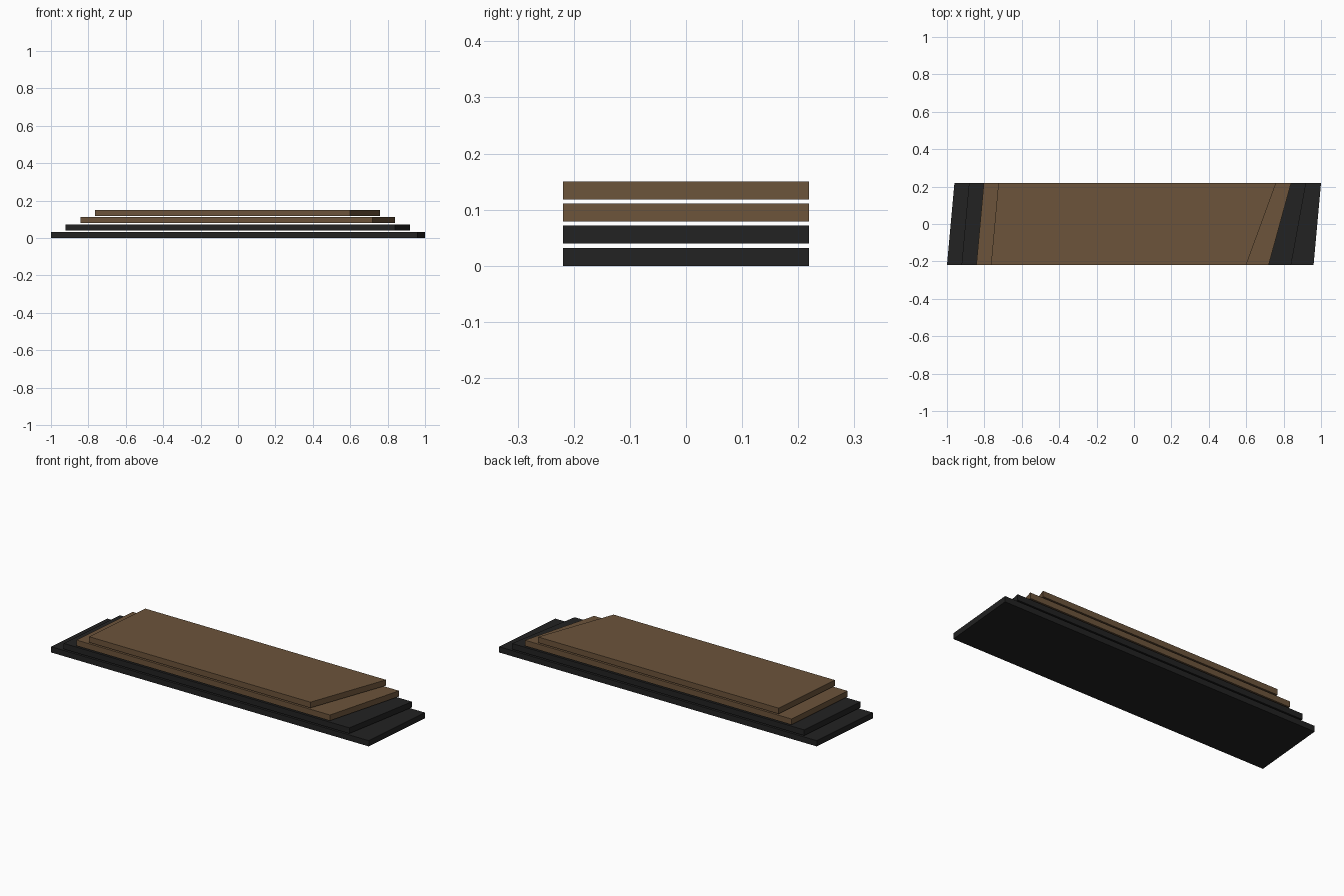
import bpy
import bmesh

if "Cube" in bpy.data.objects:
    bpy.data.objects.remove(bpy.data.objects["Cube"])

HALF_DEPTH = 0.219
THICKNESS = 0.032
STEP = 0.0395


def make_material(name, color):
    mat = bpy.data.materials.new(name)
    mat.diffuse_color = (*color, 1.0)
    mat.use_nodes = True
    mat.node_tree.nodes["Principled BSDF"].inputs["Base Color"].default_value = mat.diffuse_color
    return mat


def make_plank(name, level, front, back, mat):
    """Slanted-end plank; front and back give the (left, right) x limits."""
    z = level * STEP
    bm = bmesh.new()
    outline = [(front[0], -HALF_DEPTH), (front[1], -HALF_DEPTH),
               (back[1], HALF_DEPTH), (back[0], HALF_DEPTH)]
    base = bm.faces.new([bm.verts.new((x, y, z)) for x, y in outline])
    top = bmesh.ops.extrude_face_region(bm, geom=[base])
    verts = [g for g in top["geom"] if isinstance(g, bmesh.types.BMVert)]
    bmesh.ops.translate(bm, verts=verts, vec=(0, 0, THICKNESS))
    bmesh.ops.recalc_face_normals(bm, faces=bm.faces)
    mesh = bpy.data.meshes.new(name)
    bm.to_mesh(mesh)
    bm.free()
    mesh.materials.append(mat)
    obj = bpy.data.objects.new(name, mesh)
    bpy.context.collection.objects.link(obj)


charcoal = make_material("charcoal", (0.016, 0.016, 0.016))
brown = make_material("brown wood", (0.150, 0.088, 0.043))

# Stack of planks, each shorter and more slanted on the right, with thin gaps
make_plank("bottom_plank", 0, (-1.0, 0.96), (-0.96, 1.0), charcoal)
make_plank("lower_plank", 1, (-0.922, 0.84), (-0.882, 0.92), charcoal)
make_plank("upper_plank", 2, (-0.843, 0.72), (-0.803, 0.84), brown)
make_plank("top_plank", 3, (-0.765, 0.60), (-0.725, 0.76), brown)
